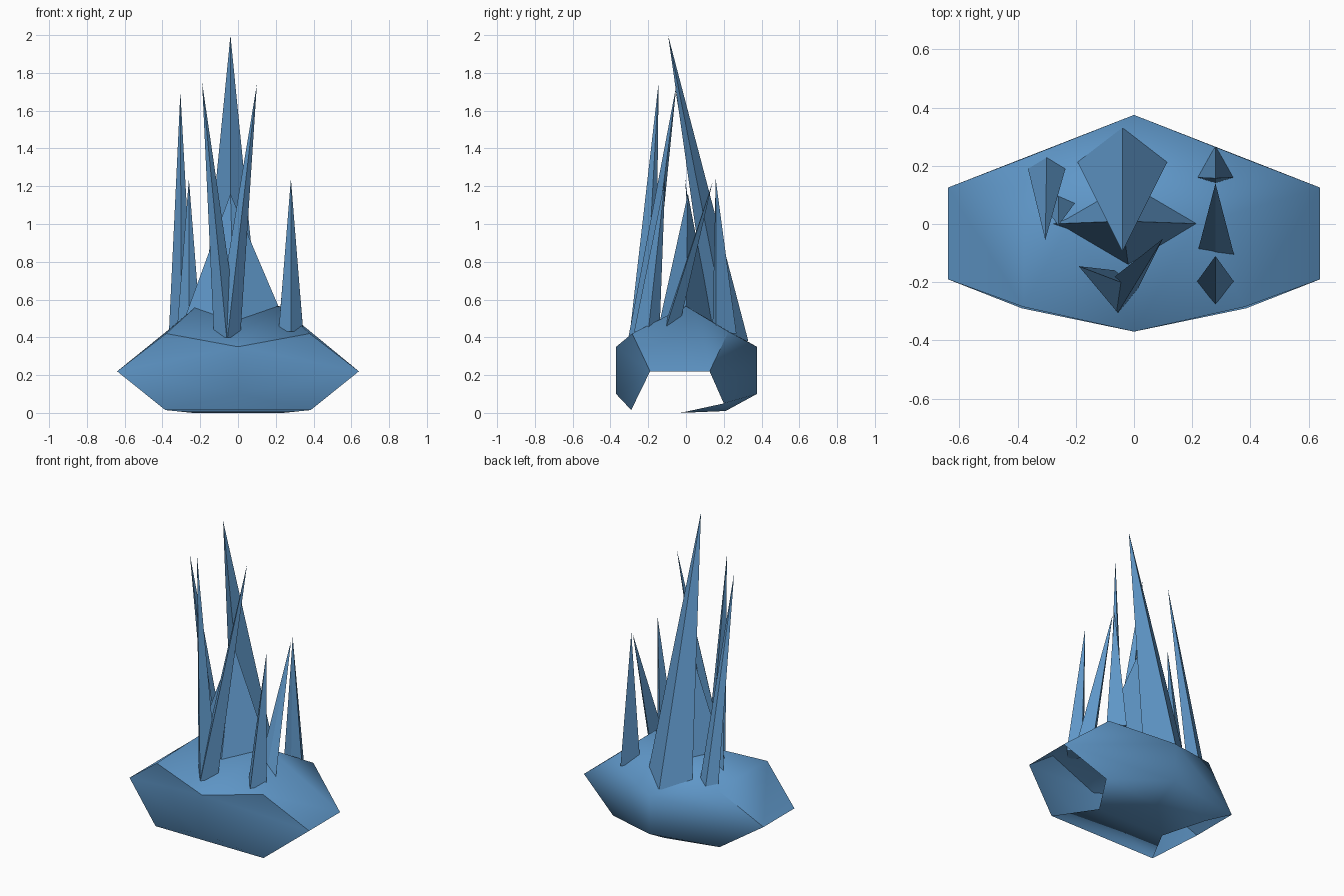
import bpy, bmesh
from math import radians

cube = bpy.data.objects.get("Cube")
if cube:
    bpy.data.objects.remove(cube)

# Single blue colour
blue = bpy.data.materials.new("crystal_blue")
blue.use_nodes = True
blue.diffuse_color = (0.115, 0.31, 0.58, 1)
blue.node_tree.nodes["Principled BSDF"].inputs["Base Color"].default_value = blue.diffuse_color


def make_object(name, bm):
    bmesh.ops.recalc_face_normals(bm, faces=bm.faces)
    mesh = bpy.data.meshes.new(name)
    bm.to_mesh(mesh)
    bm.free()
    mesh.materials.append(blue)
    obj = bpy.data.objects.new(name, mesh)
    bpy.context.collection.objects.link(obj)
    return obj


# Faceted rock: corners on one side, mirrored, plus corners on the middle plane
side = {
    "tip_front": (0.64, -0.19, 0.22), "tip_back": (0.64, 0.125, 0.22),
    "crown": (0.22, 0, 0.565),
    "shoulder_front": (0.38, -0.285, 0.42), "shoulder_back": (0.38, 0.225, 0.43),
    "foot_front": (0.385, -0.29, 0.015), "foot_back": (0.38, 0.2, 0.05),
    "sole": (0.24, -0.03, 0),
}
middle = {
    "brow_front": (0, -0.37, 0.35), "chin_front": (0, -0.37, 0.10),
    "brow_back": (0, 0.375, 0.35), "chin_back": (0, 0.375, 0.10),
    "heel": (0, 0.21, 0.01),
}
# Faces repeated on both sides; the lower ends stay open
half_faces = [
    "tip_front tip_back shoulder_back crown shoulder_front",
    "crown brow_front shoulder_front", "crown shoulder_back brow_back",
    "tip_front shoulder_front brow_front", "tip_front brow_front chin_front",
    "tip_front chin_front foot_front",
    "tip_back brow_back shoulder_back", "tip_back chin_back brow_back",
    "tip_back foot_back chin_back",
    "foot_back heel chin_back", "sole heel foot_back",
]
bm = bmesh.new()
centre = {k: bm.verts.new(p) for k, p in middle.items()}
right = {k: bm.verts.new(p) for k, p in side.items()}
left = {k: bm.verts.new((-p[0], p[1], p[2])) for k, p in side.items()}
for half in (right, left):
    for face in half_faces:
        bm.faces.new([half.get(k) or centre[k] for k in face.split()])
# Faces crossing the middle
for k in ("brow_front", "brow_back"):
    bm.faces.new([left["crown"], right["crown"], centre[k]])
bm.faces.new([left["foot_front"], right["foot_front"], centre["chin_front"]])
bm.faces.new([left["foot_front"], right["foot_front"], right["sole"], left["sole"]])
bm.faces.new([left["sole"], right["sole"], centre["heel"]])
rock = make_object("rock_base", bm)
bpy.ops.object.select_all(action="DESELECT")
rock.select_set(True)
bpy.context.view_layer.objects.active = rock
bpy.ops.object.shade_smooth_by_angle(angle=radians(62))


# Leaning four-sided spike on a diamond base
def spike(name, base, half_width, front, back, apex):
    x, y, z = base
    bm = bmesh.new()
    ring = [bm.verts.new(p) for p in ((x - half_width, y, z), (x, y - front, z),
                                      (x + half_width, y, z), (x, y + back, z))]
    top = bm.verts.new(apex)
    bm.faces.new(ring)
    for i in range(4):
        bm.faces.new([ring[i], ring[(i + 1) % 4], top])
    make_object(name, bm)


spike("tall_back_spike", (-0.04, 0.225, 0.38), 0.16, 0.09, 0.105, (-0.04, -0.095, 2.0))
spike("wide_centre_spike", (-0.02, 0, 0.48), 0.27, 0.14, 0.14, (-0.04, 0.01, 1.16))
spike("right_tall_spike", (-0.30, 0.2, 0.4), 0.067, 0.035, 0.035, (-0.305, -0.055, 1.70))
spike("right_short_spike", (-0.26, 0.08, 0.44), 0.063, 0.03, 0.025, (-0.26, -0.005, 1.24))
spike("left_back_spike", (0.28, 0.16, 0.42), 0.065, 0.02, 0.107, (0.28, 0.157, 1.24))
spike("left_middle_spike", (0.28, -0.11, 0.44), 0.065, 0.01, 0.07, (0.28, 0.14, 1.22))
spike("left_front_spike", (0.28, -0.2, 0.43), 0.065, 0.075, 0.06, (0.28, -0.11, 1.24))
spike("front_spike_a", (-0.06, -0.22, 0.4), 0.067, 0.08, 0.06, (-0.19, -0.145, 1.75))
spike("front_spike_b", (-0.055, -0.225, 0.4), 0.067, 0.08, 0.04, (0.10, -0.05, 1.74))
